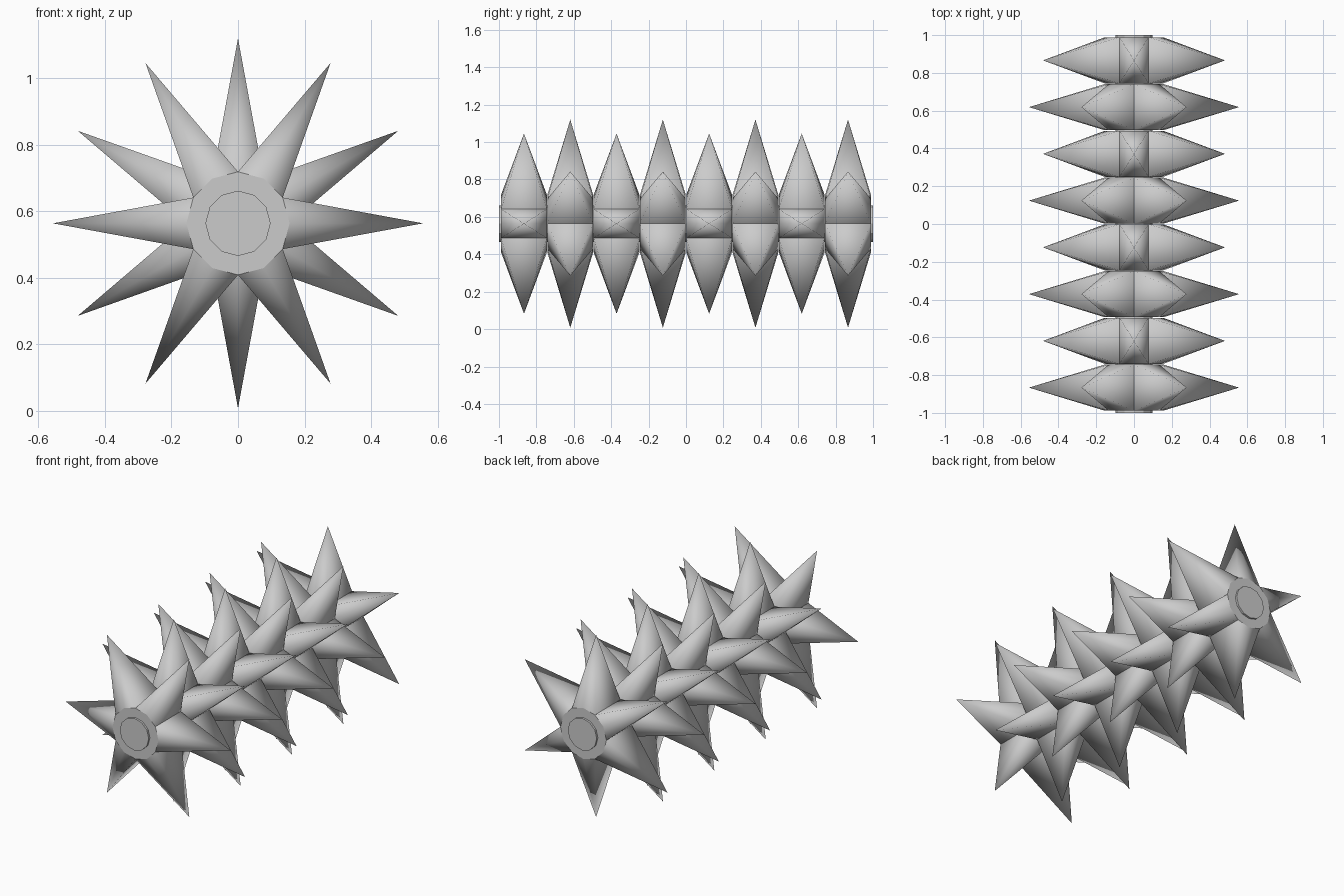
import bpy, bmesh
from math import sin, cos, radians

if "Cube" in bpy.data.objects:
    bpy.data.objects.remove(bpy.data.objects["Cube"])

CZ = 0.564        # height of the roller axis
R_HUB, R_TIP, R_CORE = 0.155, 0.556, 0.098
HALF, PITCH, ROWS = 0.122, 0.2475, 8


def polar(r, deg, y):
    a = radians(deg)
    return (r * cos(a), y, CZ + r * sin(a))


def finish(bm, name):
    bmesh.ops.recalc_face_normals(bm, faces=bm.faces)
    me = bpy.data.meshes.new(name)
    bm.to_mesh(me)
    bm.free()
    ob = bpy.data.objects.new(name, me)
    bpy.context.collection.objects.link(ob)
    return ob


def ring(bm, r, y):
    return [bm.verts.new(polar(r, 30 * i, y)) for i in range(12)]


# Spiked rows: twelve-sided hub with six spikes, each on a pair of hub sides
def spiked_row(index):
    y = (index - (ROWS - 1) / 2) * PITCH
    bm = bmesh.new()
    front, back = ring(bm, R_HUB, y - HALF), ring(bm, R_HUB, y + HALF)
    bm.faces.new(front)
    bm.faces.new(back)
    tips = set()
    for k in range(index % 2, 12, 2):
        tip = bm.verts.new(polar(R_TIP, 30 * k, y))
        tips.add(tip)
        n = [(k - 1) % 12, k, (k + 1) % 12]
        base = [front[i] for i in n] + [back[i] for i in reversed(n)]
        for a, b in zip(base, base[1:] + base[:1]):
            bm.faces.new((a, b, tip)).smooth = True
    # hub rims and valleys stay crisp, spikes shade round
    for e in bm.edges:
        e.smooth = any(v in tips for v in e.verts)
    finish(bm, f"spiked_row_{index + 1}")


for i in range(ROWS):
    spiked_row(i)

# Core shaft running the full length
bm = bmesh.new()
a, b = ring(bm, R_CORE, -1), ring(bm, R_CORE, 1)
bm.faces.new(a)
bm.faces.new(b)
for i in range(12):
    j = (i + 1) % 12
    bm.faces.new((a[i], a[j], b[j], b[i]))
finish(bm, "core_shaft")
